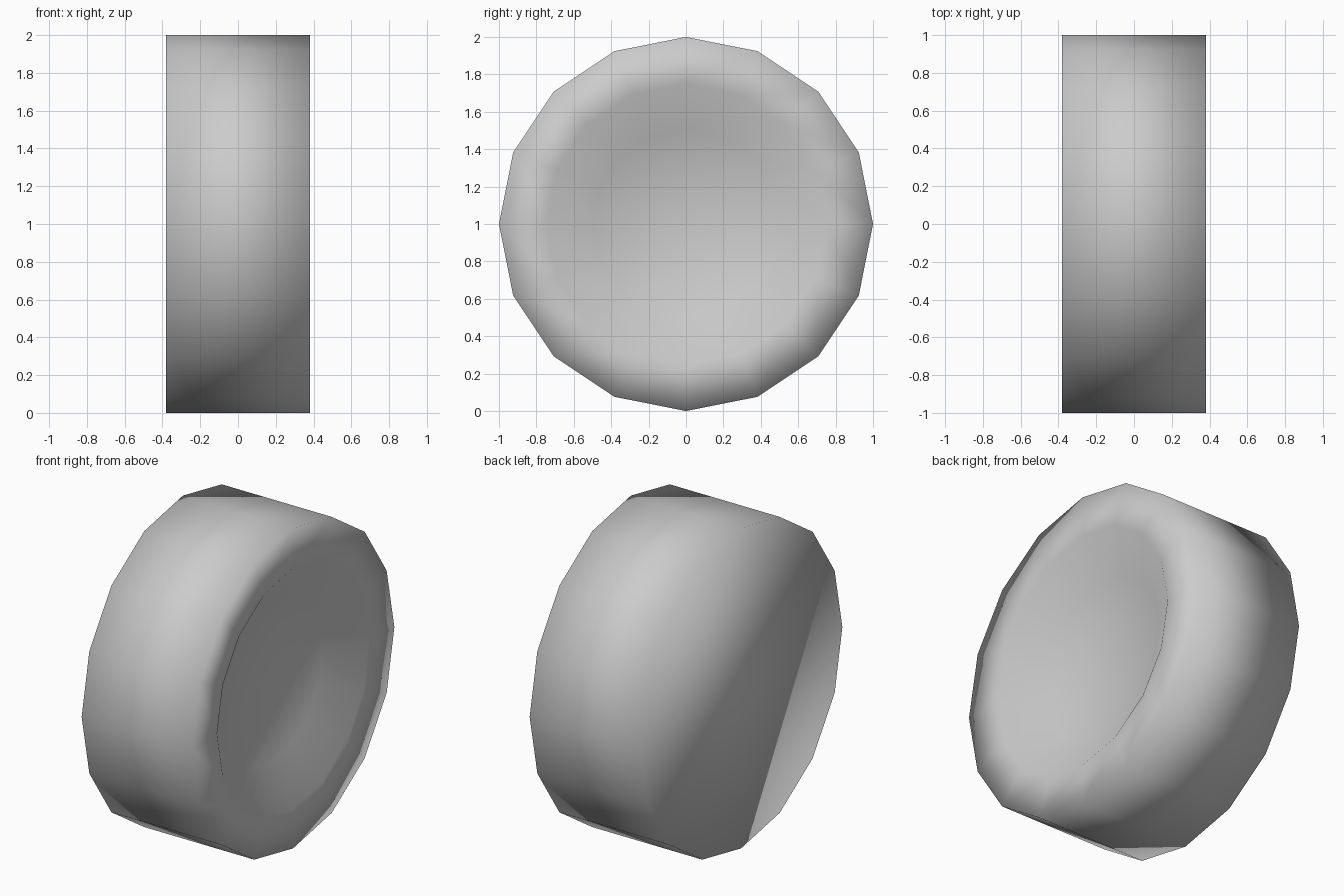
import bpy, bmesh, math

cube = bpy.data.objects.get("Cube")
if cube:
    bpy.data.objects.remove(cube, do_unlink=True)

SIDES = 16
HALF_WIDTH = 0.38


def make_material(name, color):
    mat = bpy.data.materials.new(name)
    mat.use_nodes = True
    mat.diffuse_color = color
    mat.node_tree.nodes["Principled BSDF"].inputs["Base Color"].default_value = color
    return mat


def add_ring(bm, x, radius):
    step = 2 * math.pi / SIDES
    return [bm.verts.new((x, radius * math.cos(i * step), 1 + radius * math.sin(i * step)))
            for i in range(SIDES)]


# Wheel: flat back, tread, flat lip, then a sloped wall down to a dished floor
profile = [(-HALF_WIDTH, 1.0), (HALF_WIDTH, 1.0), (HALF_WIDTH, 0.75), (0.23, 0.5)]
bm = bmesh.new()
rings = [add_ring(bm, x, r) for x, r in profile]
for a, b in zip(rings, rings[1:]):
    for i in range(SIDES):
        j = (i + 1) % SIDES
        bm.faces.new((a[i], a[j], b[j], b[i]))
bm.faces.new(rings[0][::-1])
bm.faces.new(rings[-1])
bmesh.ops.recalc_face_normals(bm, faces=bm.faces)
for face in bm.faces:
    face.smooth = True

mesh = bpy.data.meshes.new("wheel")
bm.to_mesh(mesh)
bm.free()
wheel = bpy.data.objects.new("wheel", mesh)
mesh.materials.append(make_material("light grey", (0.6, 0.6, 0.6, 1)))
bpy.context.collection.objects.link(wheel)
